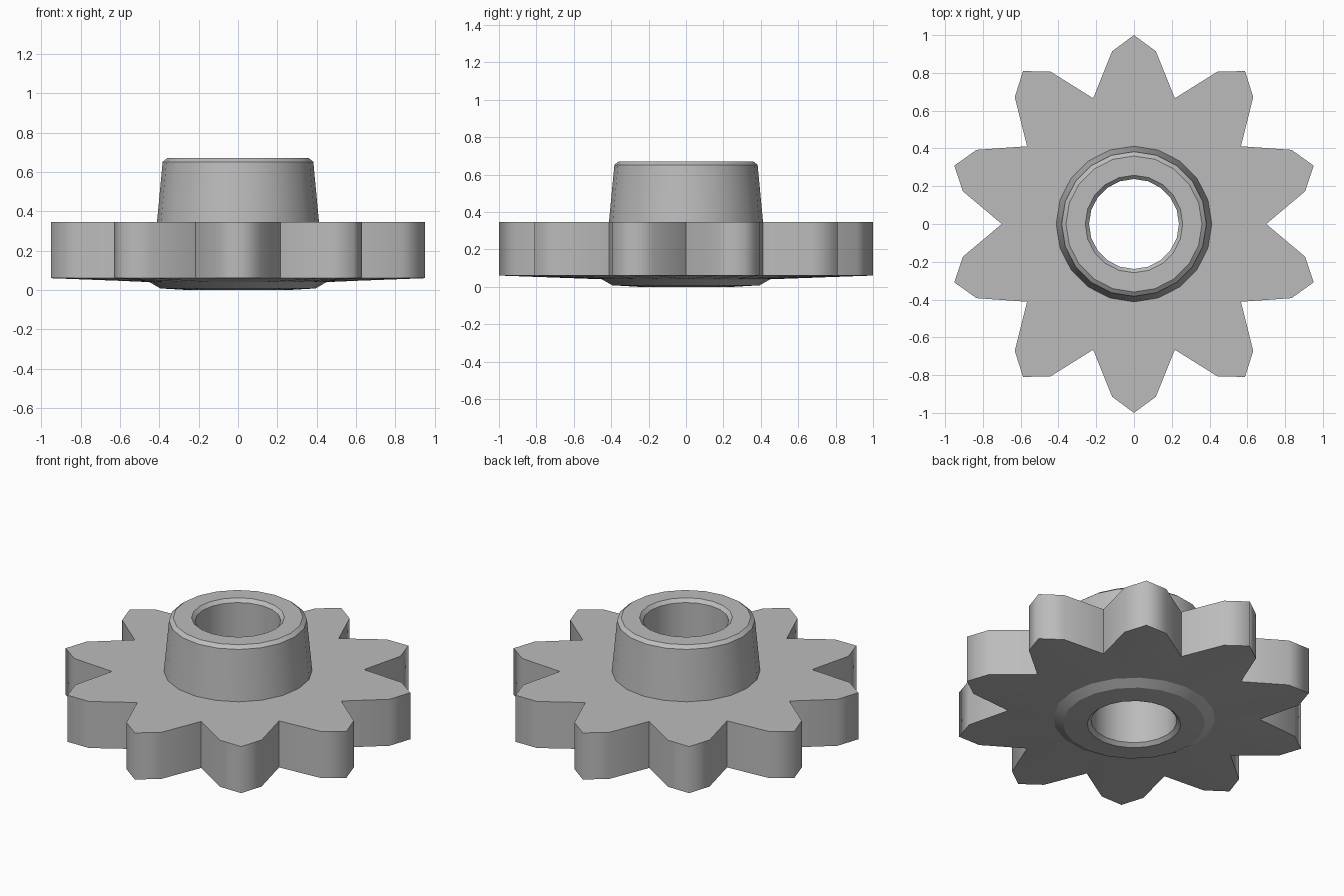
import bpy, bmesh
from math import sin, cos, radians

if "Cube" in bpy.data.objects:
    bpy.data.objects.remove(bpy.data.objects["Cube"], do_unlink=True)

TEETH = 10
SIDES = 2 * TEETH
STEP = 360 / SIDES
PLATE_TOP, PLATE_RIM = 0.345, 0.06
HUB_TOP_R, HUB_LOW_R, HUB_LOW_Z = 0.412, 0.45, 0.04

steel = bpy.data.materials.new("grey_metal")
steel.use_nodes = True
grey = (0.5, 0.5, 0.5, 1)
steel.diffuse_color = grey
steel.node_tree.nodes["Principled BSDF"].inputs["Base Color"].default_value = grey


def polar(bm, r, angle, z):
    """Vertex at an angle measured from the back (+y)."""
    a = radians(angle)
    return bm.verts.new((r * sin(a), r * cos(a), z))


def ring(bm, r, z):
    return [polar(bm, r, i * STEP, z) for i in range(SIDES)]


def finish(bm, name):
    for f in bm.faces:
        f.smooth = True
    mesh = bpy.data.meshes.new(name)
    bm.to_mesh(mesh)
    bm.free()
    mesh.materials.append(steel)
    obj = bpy.data.objects.new(name, mesh)
    bpy.context.collection.objects.link(obj)
    return obj


def mark_sharp(bm, a, b):
    edge = bm.edges.get((a, b))
    if edge:
        edge.smooth = False


# Hub: turned collar with chamfered rims and a through bore
profile = [(HUB_TOP_R, PLATE_TOP), (0.383, 0.652), (0.36, 0.67), (0.258, 0.67),
           (0.238, 0.65), (0.238, 0.02), (0.26, 0.0), (0.395, 0.008),
           (HUB_LOW_R, HUB_LOW_Z)]
bm = bmesh.new()
rings = [ring(bm, r, z) for r, z in profile]
for upper, lower in zip(rings, rings[1:]):
    for i in range(SIDES):
        j = (i + 1) % SIDES
        bm.faces.new((upper[i], upper[j], lower[j], lower[i]))
for loop in rings:
    for i in range(SIDES):
        mark_sharp(bm, loop[i], loop[(i + 1) % SIDES])
bmesh.ops.reverse_faces(bm, faces=[f for f in bm.faces
                                   if f.calc_center_median().z > 0.66 and f.normal.z < 0])
bmesh.ops.recalc_face_normals(bm, faces=bm.faces)
# The collar is open at the plate, so check that its top rim faces up
if max(bm.faces, key=lambda f: f.calc_center_median().z).normal.z < 0:
    bmesh.ops.reverse_faces(bm, faces=bm.faces)
finish(bm, "hub")

# Toothed plate: pointed teeth, flat top and shallow dished underside
tooth = [(1.0, 0), (0.922, 7.2), (0.7, 18), (0.922, 28.8)]
outline = [(r, a + 36 * t) for t in range(TEETH) for r, a in tooth]
n = len(outline)
bm = bmesh.new()
top = [polar(bm, r, a, PLATE_TOP) for r, a in outline]
low = [polar(bm, r, a, PLATE_RIM) for r, a in outline]
top_hub = ring(bm, HUB_TOP_R, PLATE_TOP)
low_hub = ring(bm, HUB_LOW_R, HUB_LOW_Z)
for i in range(n):
    j = (i + 1) % n
    bm.faces.new((top[i], top[j], low[j], low[i]))
for i in range(SIDES):
    j = (i + 1) % SIDES
    a, b, c = 2 * i, 2 * i + 1, (2 * i + 2) % n
    bm.faces.new((top_hub[i], top_hub[j], top[c], top[b], top[a]))
    # Underside as facets between the hub and the rim
    bm.faces.new((low_hub[i], low[a], low[b]))
    bm.faces.new((low_hub[i], low[b], low_hub[j]))
    bm.faces.new((low_hub[j], low[b], low[c]))
bmesh.ops.recalc_face_normals(bm, faces=bm.faces)
if max(bm.faces, key=lambda f: f.calc_center_median().z).normal.z < 0:
    bmesh.ops.reverse_faces(bm, faces=bm.faces)
# Creases along both rims and in the gaps between teeth
for i in range(n):
    for loop in (top, low):
        mark_sharp(bm, loop[i], loop[(i + 1) % n])
    if i % len(tooth) == 2:
        mark_sharp(bm, top[i], low[i])
finish(bm, "toothed_plate")
